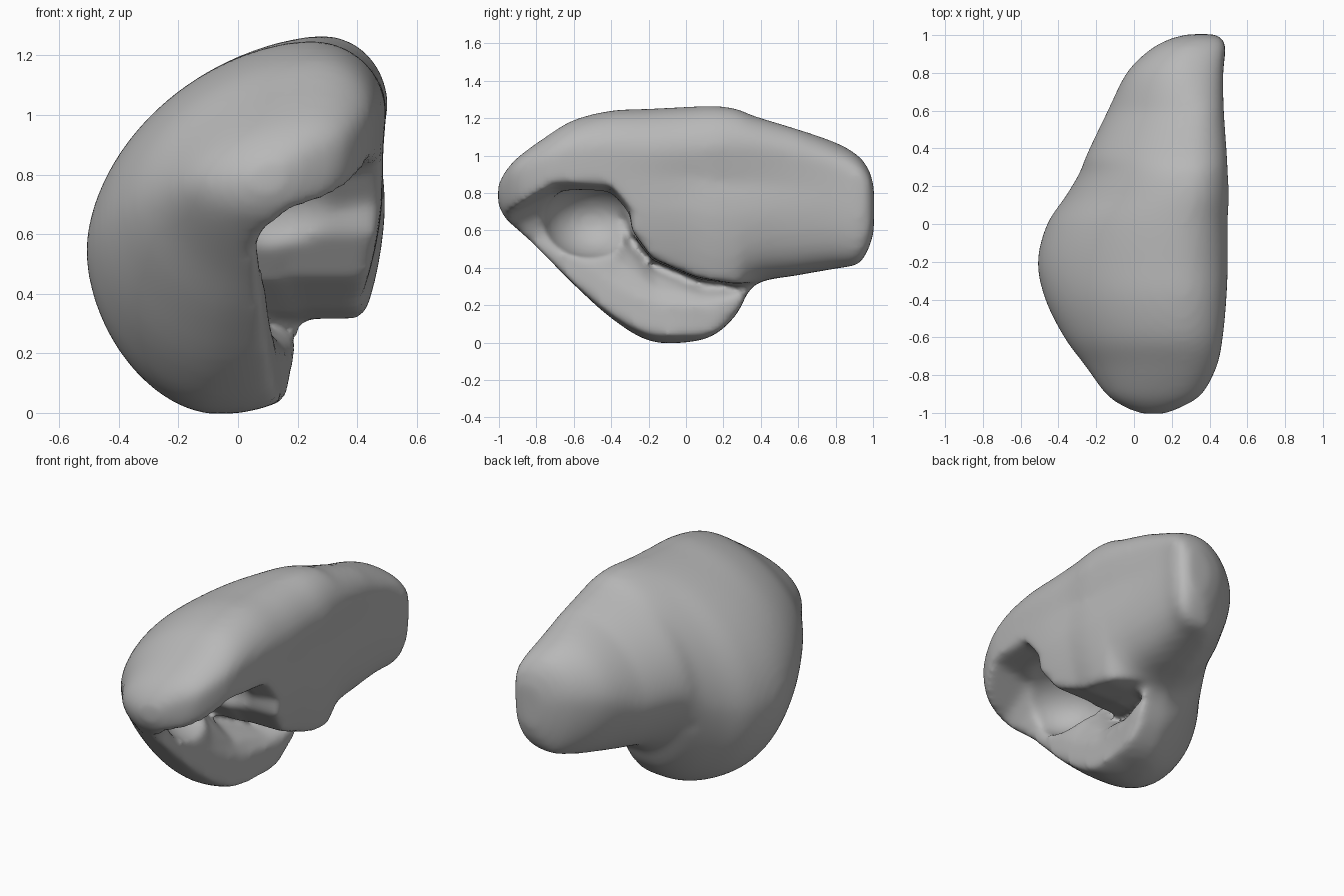
import bpy, bmesh
from math import sin, cos, pi, exp, copysign
from mathutils import Vector

cube = bpy.data.objects.get("Cube")
if cube:
    bpy.data.objects.remove(cube)


def clamp(v):
    return min(max(v, 0), 1)


def loft(name, rings):
    """Closed solid skinned over rings that all have the same point count."""
    bm = bmesh.new()
    loops = [[bm.verts.new(p) for p in ring] for ring in rings]
    n = len(loops[0])
    for a, b in zip(loops, loops[1:]):
        for i in range(n):
            j = (i + 1) % n
            bm.faces.new((a[i], a[j], b[j], b[i]))
    bm.faces.new(loops[0])
    bm.faces.new(loops[-1])
    bmesh.ops.recalc_face_normals(bm, faces=bm.faces)
    mesh = bpy.data.meshes.new(name)
    bm.to_mesh(mesh)
    bm.free()
    obj = bpy.data.objects.new(name, mesh)
    bpy.context.collection.objects.link(obj)
    return obj


def smooth_rows(rows, steps=4):
    """Catmull-Rom resampling of the section table."""
    pts = [rows[0]] + rows + [rows[-1]]
    out = []
    for p, q, r, s in zip(pts, pts[1:], pts[2:], pts[3:]):
        for k in range(steps):
            t = k / steps
            out.append([.5 * (2 * b + (c - a) * t + (2 * a - 5 * b + 4 * c - d) * t * t
                              + (3 * b - a - 3 * c + d) * t ** 3)
                        for a, b, c, d in zip(p, q, r, s)])
    return out + [rows[-1]]


def section(y, left, right, low, high, count=80):
    """Lopsided oval: four quarter curves between its extreme points."""
    w, h = right - left, high - low
    rear, tip = clamp(y / 37), clamp((y - 60) / 35)
    x_top, x_low = left + (.75 - .25 * tip) * w, left + .42 * w
    z_left, z_right = low + (.43 + .2 * tip) * h, low + .8 * h
    ring = []
    for i in range(count):
        c, s = cos(2 * pi * i / count), sin(2 * pi * i / count)
        if c > 0:      # fuller lower corner on the rear flank
            power = 1 if s > 0 else .85 - .3 * rear
        else:          # flatter slopes on the rounded side
            power = 1.12 if s > 0 else 1.1 + .15 * rear
        c, s = [copysign(abs(v) ** power, v) for v in (c, s)]
        ox = x_top if s >= 0 else x_low
        oz = z_right if c >= 0 else z_left
        x = ox + c * ((right - ox) if c >= 0 else (ox - left))
        z = oz + s * ((high - oz) if s >= 0 else (oz - low))
        if c > 0:      # faint trough along the flank
            x -= 2.5 * c * exp(-((z - 87) / 11) ** 2) * exp(-((y - 20) / 45) ** 2)
        ring.append(Vector((x, y, z)) / 100)
    return ring


def apply(obj, kind, **settings):
    mod = obj.modifiers.new(kind, kind)
    for key, value in settings.items():
        setattr(mod, key, value)
    bpy.context.view_layer.objects.active = obj
    bpy.ops.object.modifier_apply(modifier=mod.name)


def carve(obj, cutter):
    cutter.hide_render = True
    apply(obj, "BOOLEAN", operation="DIFFERENCE", solver="EXACT", object=cutter)
    bpy.data.objects.remove(cutter)


def carve_oval(obj, name, location, scale):
    bpy.ops.mesh.primitive_uv_sphere_add(segments=32, ring_count=16, location=location)
    oval = bpy.context.object
    oval.name = name
    oval.scale = scale
    bpy.context.view_layer.update()
    carve(obj, oval)


# Overall mass: y, left, right, bottom, top in hundredths
rows = [(-100.5, 4, 16, 74, 84), (-97, -5, 25, 67, 91), (-90, -15, 36, 60, 99),
        (-75, -26, 44, 46, 110), (-60, -37, 47, 31, 119), (-40, -47, 49, 13, 124),
        (-20, -51, 50, 1, 125), (0, -46, 50, 0, 126), (15, -36, 50.5, 4, 126.5),
        (27, -29, 50, 15, 125), (37, -25, 49.5, 31, 121), (60, -14, 48, 36, 114),
        (80, -4, 47.5, 39.5, 107), (92, 8, 48.5, 42, 100), (98, 19, 47, 51, 92),
        (100.5, 29, 42, 60, 83)]
body = loft("curled_body", [section(*row) for row in smooth_rows(rows)])

# Side opening below the front lobe and in front of the flat flank
opening = [(-1.1, .74), (-.9, .8), (-.7, .9), (-.4, .89), (-.3, .77), (-.29, .6),
           (-.18, .45), (.05, .35), (.25, .315), (.42, .32), (.6, .1), (.3, -.2),
           (-.4, -.2), (-1, .2)]


def rim_depth(y):
    return .05 + .16 * clamp(y + .8)


def opening_ring(offset, drop):
    """Outline that follows the slanted rim; the lobe edge hangs lower inside."""
    return [Vector((rim_depth(y) + offset, y, z - (drop if y < -.28 and z > .62 else 0)))
            for y, z in opening]


carve(body, loft("opening_cutter", [opening_ring(.6, 0), opening_ring(.12, .1),
                                    opening_ring(.04, .18), opening_ring(0, .28)]))

# Bowl floor: slopes from its rim down to a deep crease along the flank
crease = [(-.6, .66), (-.46, .7), (-.32, .68), (-.29, .58), (-.18, .44), (.06, .34), (.3, .305)]
rim = [(-.8, .58), (-.76, .5), (-.62, .36), (-.45, .2), (-.15, .06), (.15, .1), (.31, .24)]


def bowl_ring(offset, t):
    outer = [(a + (c - a) * t, b + (d - b) * t) for (a, b), (c, d) in zip(rim, crease)]
    return [Vector((rim_depth(y) + offset, y, z)) for y, z in crease + outer[::-1]]


carve(body, loft("bowl_cutter", [bowl_ring(*step) for step in
                                 ((.06, -.1), (.015, .1), (-.015, .35), (-.06, .6),
                                  (-.14, .8), (-.24, .93))]))

# Rounded hollow under the lobe, and a shallow valley between tail and rear
carve_oval(body, "hollow_cutter", (.13, -.51, .65), (.28, .26, .2))
carve_oval(body, "valley_cutter", (-.4, .34, .4), (.2, .12, .22))

# Soften everything into one organic skin
apply(body, "REMESH", mode="VOXEL", voxel_size=.02)
apply(body, "SMOOTH", factor=.5, iterations=12)

grey = bpy.data.materials.new("plain_grey")
grey.use_nodes = True
colour = (.48, .48, .48, 1)
grey.diffuse_color = colour
grey.node_tree.nodes["Principled BSDF"].inputs["Base Color"].default_value = colour
body.data.materials.clear()
body.data.materials.append(grey)
for poly in body.data.polygons:
    poly.use_smooth = True
    poly.material_index = 0
